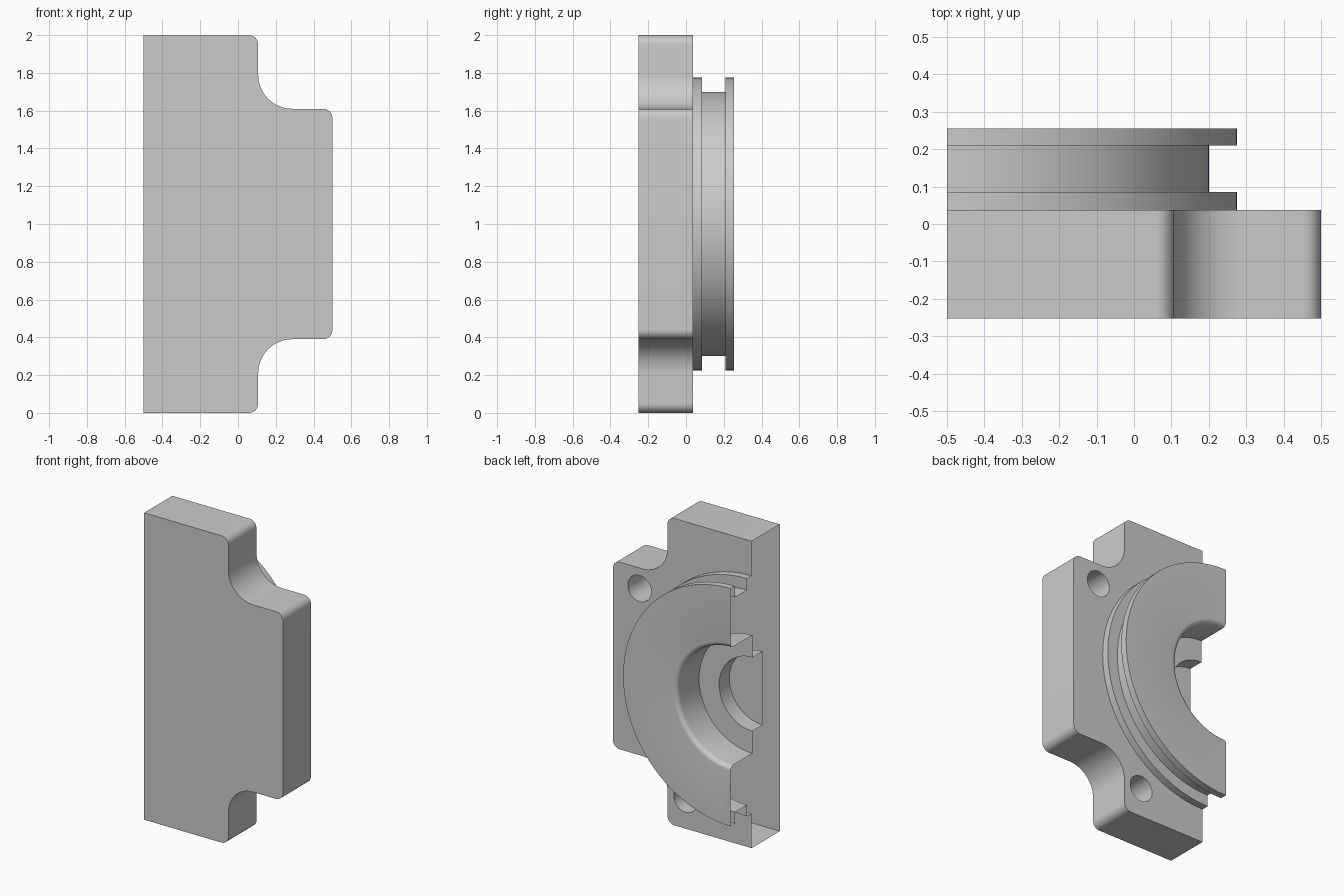
import bpy, bmesh, math
from mathutils import Matrix, Vector

if "Cube" in bpy.data.objects:
    bpy.data.objects.remove(bpy.data.objects["Cube"])

grey = bpy.data.materials.new("plain grey")
grey.diffuse_color = (0.6, 0.6, 0.6, 1)
grey.use_nodes = True
grey.node_tree.nodes["Principled BSDF"].inputs["Base Color"].default_value = grey.diffuse_color

CUT = -0.5            # open section plane, also the turning axis position
BACK, FRONT = 0.038, -0.252


def make(name, bm):
    bmesh.ops.remove_doubles(bm, verts=bm.verts, dist=1e-5)
    bmesh.ops.recalc_face_normals(bm, faces=bm.faces)
    me = bpy.data.meshes.new(name)
    bm.to_mesh(me)
    bm.free()
    ob = bpy.data.objects.new(name, me)
    bpy.context.collection.objects.link(ob)
    me.materials.append(grey)
    return ob


def lathe(name, profile, x=CUT, z=1.0, steps=96):
    """Turn (radius, y) points about an axis parallel to y."""
    bm = bmesh.new()
    vs = [bm.verts.new((x + r, y, z)) for r, y in profile]
    es = [bm.edges.new(p) for p in zip(vs, vs[1:])]
    bmesh.ops.spin(bm, geom=vs + es, cent=(x, 0, z), axis=(0, 1, 0),
                   angle=math.tau, steps=steps, use_merge=True)
    return make(name, bm)


def arc(cx, cz, r, a0, a1, n):
    return [(cx + r * math.cos(math.radians(a0 + (a1 - a0) * i / n)),
             cz + r * math.sin(math.radians(a0 + (a1 - a0) * i / n))) for i in range(n + 1)]


# stepped plate outline: upper half, then mirrored about z = 1
upper = (arc(0.45, 1.56, 0.05, 0, 90, 8) + arc(0.287, 1.79, 0.18, 270, 180, 16)
         + arc(0.057, 1.95, 0.05, 0, 90, 8) + [(-0.8, 2.0)])
outline = upper + [(x, 2 - z) for x, z in reversed(upper)]
bm = bmesh.new()
face = bm.faces.new([bm.verts.new((x, FRONT, z)) for x, z in outline])
ext = bmesh.ops.extrude_face_region(bm, geom=[face])
bmesh.ops.translate(bm, vec=(0, BACK - FRONT, 0),
                    verts=[v for v in ext["geom"] if isinstance(v, bmesh.types.BMVert)])
housing = make("housing_half", bm)

# grooved round boss on the back
boss = lathe("boss_tool", [(0, -0.05), (0.775, -0.05), (0.775, 0.085), (0.70, 0.085),
                           (0.70, 0.21), (0.775, 0.21), (0.775, 0.255), (0, 0.255)])
# stepped bore with a rounded rim
rim = [(0.415 - 0.03 * math.sin(t), 0.225 + 0.03 * math.cos(t))
       for t in [math.pi / 2 * i / 5 for i in range(5, -1, -1)]]
rim = [(0.415 - 0.03 * math.cos(t), 0.225 + 0.03 * math.sin(t))
       for t in [math.pi / 2 * i / 5 for i in range(6)]]
bore = lathe("bore_tool", [(0, -0.075), (0.24, -0.075), (0.24, 0.03), (0.385, 0.03)]
             + rim + [(0.415, 0.4), (0, 0.4)])
# two blind bolt holes on a common circle
holes = [lathe("bolt_hole_tool", [(0, -0.17), (0.085, -0.17), (0.085, 0.2), (0, 0.2)],
               CUT + 0.938 * math.cos(math.radians(a)), 1 + 0.938 * math.sin(math.radians(a)), 32)
         for a in (30.5, -59.5)]

for tool, op in [(boss, 'UNION'), (bore, 'DIFFERENCE')] + [(h, 'DIFFERENCE') for h in holes]:
    mod = housing.modifiers.new(tool.name, 'BOOLEAN')
    mod.object, mod.operation, mod.solver = tool, op, 'EXACT'

# apply the cuts, then slice the body open along the section plane
dg = bpy.context.evaluated_depsgraph_get()
bm = bmesh.new()
bm.from_mesh(housing.evaluated_get(dg).to_mesh())
bmesh.ops.bisect_plane(bm, geom=bm.verts[:] + bm.edges[:] + bm.faces[:], dist=1e-5,
                       plane_co=(CUT, 0, 0), plane_no=(1, 0, 0), clear_inner=True)
housing.modifiers.clear()
bm.to_mesh(housing.data)
bm.free()
for tool in [boss, bore] + holes:
    bpy.data.objects.remove(tool)

bpy.context.view_layer.objects.active = housing
housing.select_set(True)
bpy.ops.object.shade_smooth_by_angle(angle=math.radians(30))
